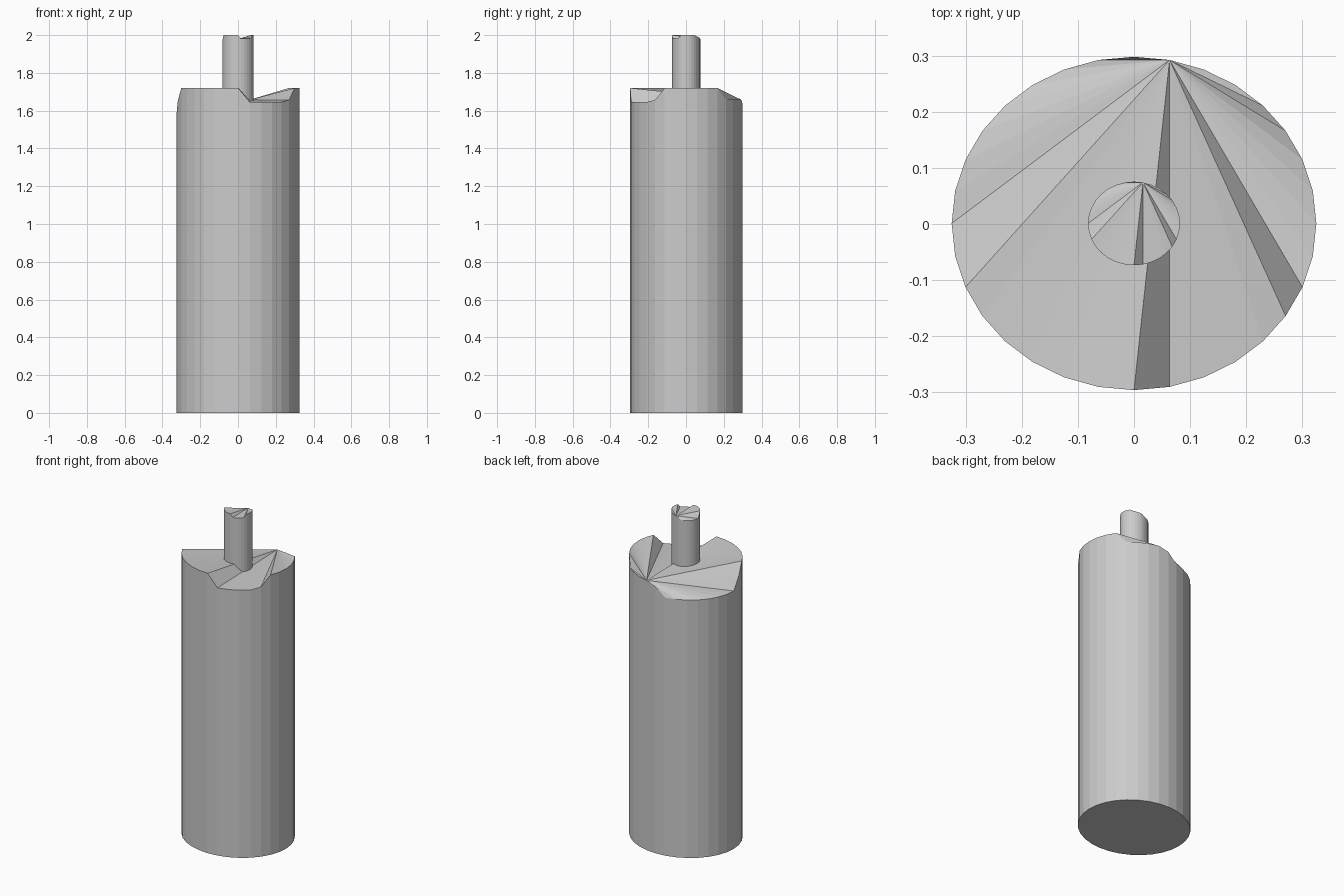
import bpy, bmesh, math

if "Cube" in bpy.data.objects:
    bpy.data.objects.remove(bpy.data.objects["Cube"])

SIDES = 32

# Depth of the chips in the top rim, by rim vertex (counter-clockwise from +x)
CHIPS = {}
for i in (25, 26, 27, 28):          # front right chip
    CHIPS[i] = 0.075
CHIPS[29] = 0.063
for i in (4, 5, 6, 7):              # back right chip
    CHIPS[i] = 0.062
CHIPS[8] = 0.08
for i in range(9, 17):              # deep back left chip
    CHIPS[i] = 0.135
CHIPS[17] = 0.068


def chipped_column(name, rx, ry, z0, z1, chip_scale, cy=0.001):
    bm = bmesh.new()
    low, high = [], []
    for i in range(SIDES):
        a = 2 * math.pi * i / SIDES
        x, y = rx * math.cos(a), cy + ry * math.sin(a)
        low.append(bm.verts.new((x, y, z0)))
        high.append(bm.verts.new((x, y, z1 - chip_scale * CHIPS.get(i, 0))))
    for i in range(SIDES):
        j = (i + 1) % SIDES
        bm.faces.new((low[i], low[j], high[j], high[i]))
    bm.faces.new(low[::-1])
    # Top is a fan that starts at one rim vertex, giving the broken facets
    hub = 7
    for k in range(1, SIDES - 1):
        bm.faces.new((high[hub], high[(hub + k) % SIDES],
                      high[(hub + k + 1) % SIDES]))
    mesh = bpy.data.meshes.new(name)
    bm.to_mesh(mesh)
    bm.free()
    obj = bpy.data.objects.new(name, mesh)
    bpy.context.collection.objects.link(obj)
    return obj


# Main body and the thin stem on top
chipped_column("body", 0.325, 0.297, 0.0, 1.72, 1.0)
chipped_column("stem", 0.082, 0.0745, 1.6, 2.0, 0.25)
